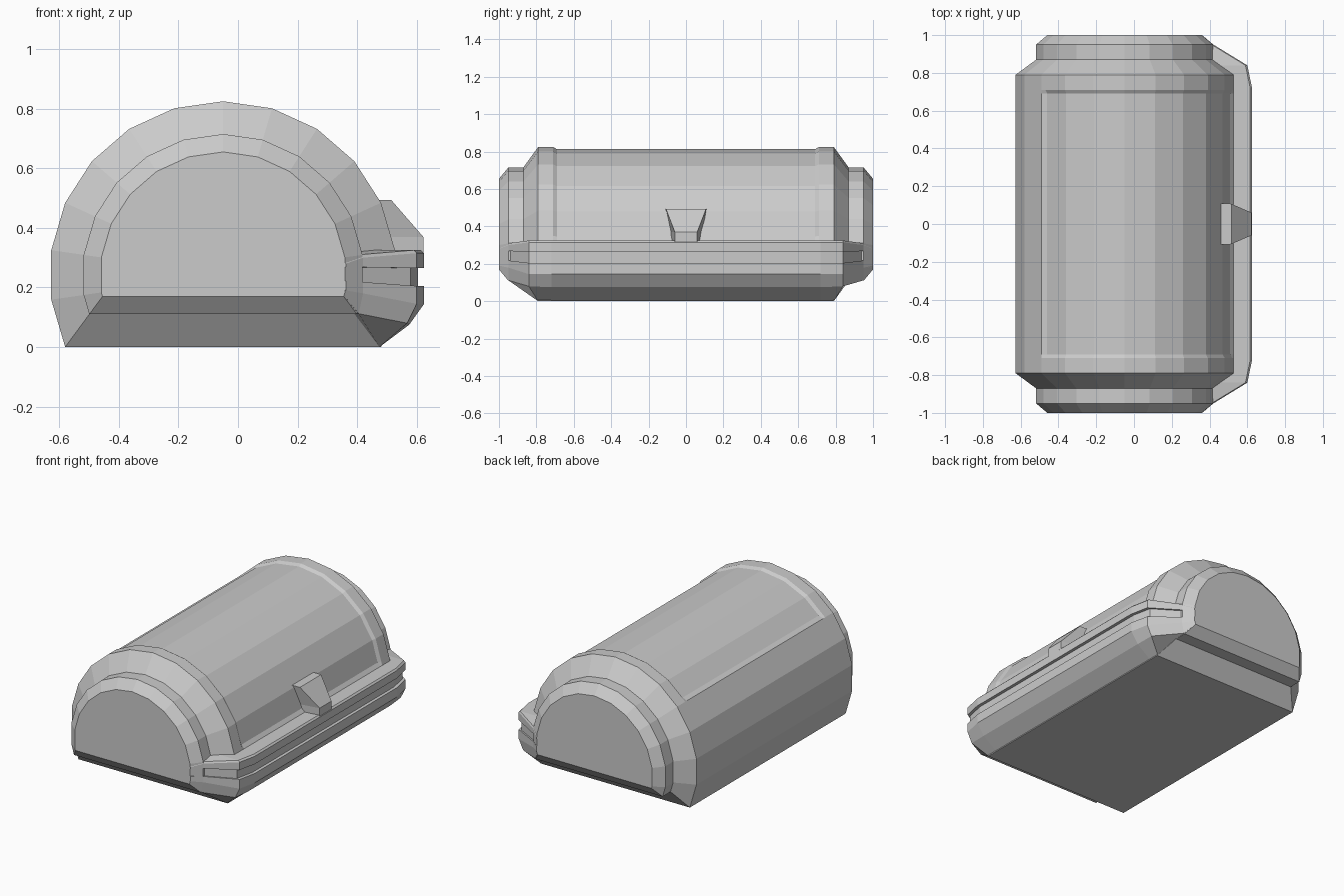
import bpy, bmesh, math

if "Cube" in bpy.data.objects:
    bpy.data.objects.remove(bpy.data.objects["Cube"])

CX, CZ, STEP = -0.05, 0.242, 2 * math.pi / 22   # axis of the 22-sided barrel


def loft(name, rings):
    """Skin closed rings of points into a capped solid."""
    bm = bmesh.new()
    rows = [[bm.verts.new(p) for p in ring] for ring in rings]
    n = len(rows[0])
    for a, b in zip(rows, rows[1:]):
        for i in range(n):
            j = (i + 1) % n
            bm.faces.new((a[i], a[j], b[j], b[i]))
    bm.faces.new(rows[0])
    bm.faces.new(rows[-1])
    bmesh.ops.remove_doubles(bm, verts=bm.verts, dist=1e-5)
    bmesh.ops.recalc_face_normals(bm, faces=bm.faces)
    mesh = bpy.data.meshes.new(name)
    bm.to_mesh(mesh)
    bm.free()
    obj = bpy.data.objects.new(name, mesh)
    bpy.context.collection.objects.link(obj)
    return obj


def mirrored(stations, section):
    """Sections from the front end to the middle, then back out to the rear."""
    return [section(s, -1) for s in stations] + [section(s, 1) for s in reversed(stations)]


def on_barrel(r, i):
    """Point on the faceted barrel, i steps from the top (positive = left)."""
    k = math.floor(i)
    def corner(m):
        return CX - r * math.sin(m * STEP), CZ + r * math.cos(m * STEP)
    (x0, z0), (x1, z1) = corner(k), corner(k + 1)
    t = i - k
    return x0 + (x1 - x0) * t, z0 + (z1 - z0) * t


# Domed body: flat bottom, stepped ends and a shallow recessed panel
INDEX = sorted(list(range(-6, 7)) + [-4.85, 2.82])


def body_section(station, side):
    y, r, bottom, recess = station
    z6, z7 = on_barrel(r, 6)[1], on_barrel(r, 7)[1]
    cut = 6 + min(0.9999, (z6 - bottom) / (z6 - z7))
    pts = []
    for i in [-cut] + INDEX + [cut]:
        inside = -4.9 < i < 2.9
        x, z = on_barrel(r - (recess if inside else 0), i)
        pts.append((x, side * y, z))
    return pts


loft("domed_body", mirrored([
    (1.00, 0.413, 0.17, 0),
    (0.95, 0.473, 0.11, 0),
    (0.87, 0.473, 0.11, 0),
    (0.79, 0.583, 0.00, 0),
    (0.71, 0.583, 0.00, 0),
    (0.69, 0.583, 0.00, 0.012),
], body_section))


# Front lip with a lengthwise groove, wrapping in towards both ends
def lip_section(station, side):
    y, x, top, g1, g2, low, xm, zm, yb, xb, zb = station
    d, xi = 0.02, 0.3
    pts = [(xi, y, top), (x - 0.01, y, top), (x, y, top - 0.01), (x, y, g1),
           (x - d, y, g1), (x - d, y, g2), (x, y, g2), (x, y, low),
           (xm, y, zm), (xb, yb, zb), (xi, yb, zb + 0.01)]
    return [(px, side * py, pz) for px, py, pz in pts]


loft("grooved_lip", mirrored([
    (0.999, 0.362, 0.290, 0.268, 0.222, 0.190, 0.356, 0.172, 0.99, 0.34, 0.18),
    (0.950, 0.420, 0.310, 0.268, 0.218, 0.180, 0.405, 0.112, 0.87, 0.39, 0.112),
    (0.840, 0.600, 0.325, 0.265, 0.205, 0.145, 0.568, 0.080, 0.79, 0.475, 0.0),
    (0.720, 0.625, 0.325, 0.265, 0.205, 0.145, 0.575, 0.075, 0.72, 0.475, 0.0),
], lip_section))


# Latch: flared at the top, sloping out to the lip
def latch_ring(z, back, front, w_back, w_front):
    return [(back, -w_back, z), (front, -w_front, z), (front, w_front, z), (back, w_back, z)]


loft("latch", [
    latch_ring(0.493, 0.44, 0.515, 0.11, 0.107),
    latch_ring(0.370, 0.44, 0.622, 0.09, 0.06),
    latch_ring(0.310, 0.44, 0.622, 0.085, 0.06),
])
